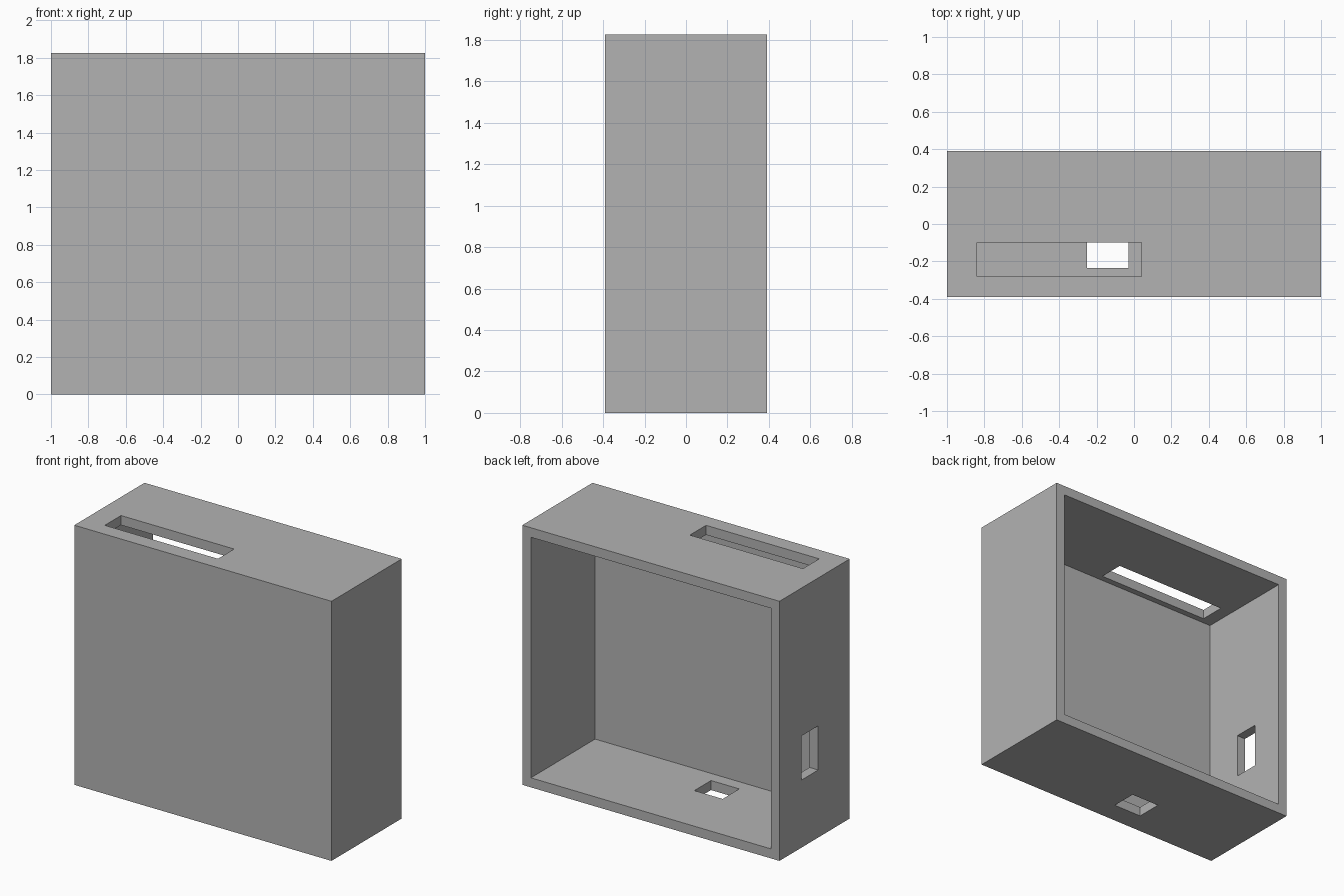
import bpy

default = bpy.data.objects.get("Cube")
if default:
    bpy.data.objects.remove(default, do_unlink=True)

W, D, H = 1.0, 0.39, 1.825   # half width, half depth, height
T = 0.067                    # wall thickness

grey = bpy.data.materials.new("plain grey")
grey.use_nodes = True
grey.diffuse_color = (0.45, 0.45, 0.45, 1)
grey.node_tree.nodes["Principled BSDF"].inputs["Base Color"].default_value = grey.diffuse_color


def box(name, x, y, z):
    """Box spanning the given (low, high) ranges."""
    spans = (x, y, z)
    bpy.ops.mesh.primitive_cube_add(size=1, location=[sum(s) / 2 for s in spans])
    obj = bpy.context.object
    obj.name = name
    obj.scale = [hi - lo for lo, hi in spans]
    bpy.ops.object.transform_apply(location=True, rotation=False, scale=True)
    obj.data.materials.append(grey)
    return obj


# Solid outer block
case = box("open_back_case", (-W, W), (-D, D), (0, H))

cutters = [
    # Cavity, open at the back
    box("cavity_cutter", (T - W, W - T), (T - D, D + T), (T, H - T)),
    # Long slot in the top wall
    box("top_slot_cutter", (-0.84, 0.04), (-0.28, -0.10), (H - 2 * T, H + T)),
    # Small opening in the floor
    box("floor_hole_cutter", (-0.25, -0.03), (-0.235, -0.05), (-T, 2 * T)),
    # Upright opening in the right wall
    box("side_hole_cutter", (-W - T, 2 * T - W), (-0.04, 0.145), (0.475, 0.785)),
]

# Cut each opening, then discard its cutter
for cutter in cutters:
    cutter.hide_render = True
    mod = case.modifiers.new(cutter.name, "BOOLEAN")
    mod.operation = "DIFFERENCE"
    mod.solver = "EXACT"
    mod.object = cutter
    with bpy.context.temp_override(object=case, active_object=case):
        bpy.ops.object.modifier_apply(modifier=mod.name)
    bpy.data.objects.remove(cutter, do_unlink=True)
